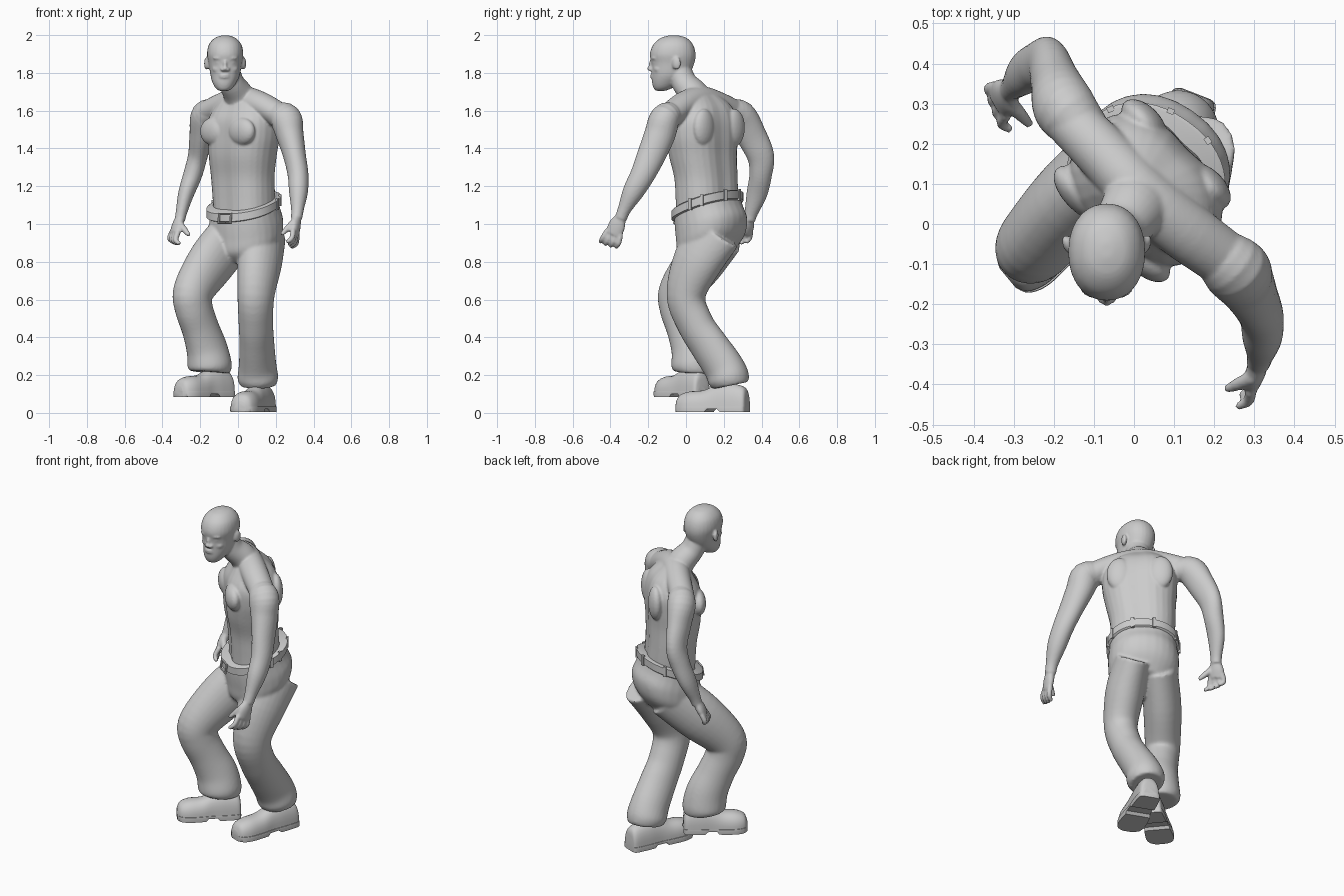
import bpy, bmesh, math
from mathutils import Vector, Matrix

cube = bpy.data.objects.get("Cube")
if cube:
    bpy.data.objects.remove(cube, do_unlink=True)

UP = Vector((0, 0, 1))


def spline(rows, steps):
    """Catmull-Rom through the stations, including their radii."""
    out = []
    for i in range(len(rows) - 1):
        a, b = rows[max(i - 1, 0)], rows[i]
        c, d = rows[i + 1], rows[min(i + 2, len(rows) - 1)]
        for s in range(steps):
            t = s / steps
            out.append([q + t * ((r - p) + t * ((2 * p - 5 * q + 4 * r - w)
                        + t * (3 * (q - r) + w - p))) / 2
                        for p, q, r, w in zip(a, b, c, d)])
    out.append(list(rows[-1]))
    return out


def loft(bm, rows, side=(1, 0, 0), upright=False, power=2.0, tilt=0.0,
         groove=0.0, steps=5, n=28):
    """Closed tube through stations (x, y, z, side radius, depth radius)."""
    rows = spline(rows, steps)
    pts = [Vector(r[:3]) for r in rows]
    rings = []
    for i, r in enumerate(rows):
        t = UP if upright else (pts[min(i + 1, len(pts) - 1)] - pts[max(i - 1, 0)]).normalized()
        u = Vector(side)
        u = (u - t * u.dot(t)).normalized()
        v = t.cross(u)
        ring = []
        for k in range(n):
            a = 2 * math.pi * k / n
            c, s = math.cos(a), math.sin(a)
            du = math.copysign(abs(c) ** (2 / power), c) * max(r[3], 0.002)
            dv = math.copysign(abs(s) ** (2 / power), s) * max(r[4], 0.002)
            dv *= 1 - groove * math.exp(-(c / 0.22) ** 2)
            ring.append(bm.verts.new(pts[i] + u * du + v * dv + UP * tilt * dv))
        rings.append(ring)
    for lo, hi in zip(rings, rings[1:]):
        for k in range(n):
            j = (k + 1) % n
            bm.faces.new((lo[k], lo[j], hi[j], hi[k]))
    bm.faces.new(rings[0][::-1])
    bm.faces.new(rings[-1])
    return [v for ring in rings for v in ring]


def blob(bm, center, radii, turn=0.0):
    m = (Matrix.Translation(center) @ Matrix.Rotation(turn, 4, "Z")
         @ Matrix.Diagonal((*radii, 1)))
    bmesh.ops.create_icosphere(bm, subdivisions=3, radius=1, matrix=m)


def finish(name, bm, voxel=None, relax=3):
    bmesh.ops.recalc_face_normals(bm, faces=bm.faces)
    mesh = bpy.data.meshes.new(name)
    bm.to_mesh(mesh)
    bm.free()
    ob = bpy.data.objects.new(name, mesh)
    bpy.context.collection.objects.link(ob)
    if voxel:
        mod = ob.modifiers.new("Fuse", "REMESH")
        mod.mode, mod.voxel_size, mod.use_smooth_shade = "VOXEL", voxel, True
        mod = ob.modifiers.new("Relax", "SMOOTH")
        mod.factor, mod.iterations = 0.5, relax
    bpy.ops.object.select_all(action="DESELECT")
    ob.select_set(True)
    bpy.context.view_layer.objects.active = ob
    bpy.ops.object.shade_smooth_by_angle(angle=math.radians(40))
    return ob


# Torso, turned toward its right
CHEST = (0.7, -0.7, 0)
skin = bmesh.new()
loft(skin, [(.035, .11, 1.04, .17, .14), (.03, .11, 1.15, .175, .14),
            (.025, .105, 1.25, .18, .14), (.025, .09, 1.36, .192, .15),
            (.03, .085, 1.46, .205, .155), (.03, .085, 1.55, .205, .15),
            (.03, .09, 1.62, .17, .12), (.02, .085, 1.67, .12, .08),
            (.01, .08, 1.70, .07, .05)],
     CHEST, upright=True, power=2.3, groove=.07)
for k in (-1, 1):
    blob(skin, (-.055 + .075 * k, .0 - .075 * k, 1.49), (.09, .045, .075), -math.pi / 4)
    blob(skin, (.105 + .08 * k, .175 - .08 * k, 1.51), (.07, .04, .1), -math.pi / 4)

# Trapezius and neck
loft(skin, [(-.17, .27, 1.59, .06, .065), (-.07, .17, 1.63, .07, .07),
            (.02, .075, 1.65, .08, .075), (.12, -.01, 1.63, .07, .075),
            (.23, -.09, 1.57, .065, .07)], UP)
loft(skin, [(.03, .075, 1.62, .11, .08), (.0, .04, 1.69, .085, .075),
            (-.035, -.01, 1.75, .07, .065), (-.06, -.04, 1.83, .065, .065)], CHEST)

# Head
HX = -.068
loft(skin, [(HX - .008, -.135, 1.705, .025, .025), (HX - .006, -.122, 1.72, .045, .05),
            (HX - .004, -.105, 1.75, .064, .075), (HX, -.083, 1.79, .078, .098),
            (HX, -.07, 1.85, .088, .114), (HX, -.07, 1.9, .096, .121),
            (HX, -.068, 1.95, .086, .105), (HX, -.065, 1.985, .055, .068),
            (HX, -.065, 1.999, .015, .02)], upright=True, power=2.15)
for k in (-1, 1):
    blob(skin, (HX + .098 * k, -.05, 1.85), (.012, .024, .034), -.3 * k)
    blob(skin, (HX + .036 * k, -.168, 1.878), (.03, .017, .009), .3 * k)
    blob(skin, (HX + .036 * k, -.165, 1.855), (.017, .012, .008), .3 * k)
    blob(skin, (HX + .042 * k, -.15, 1.82), (.028, .02, .02), .5 * k)
    blob(skin, (HX + .013 * k, -.186, 1.818), (.012, .013, .01))
blob(skin, (HX, -.182, 1.84), (.011, .015, .035))
blob(skin, (HX, -.191, 1.823), (.012, .015, .012))
for z in (1.777, 1.79):
    blob(skin, (HX - .004, -.172, z), (.03, .018, .007))
blob(skin, (HX - .007, -.15, 1.725), (.025, .022, .02))

# Arms
loft(skin, [(.19, -.06, 1.58, .06, .06), (.25, -.11, 1.56, .085, .08),
            (.275, -.14, 1.47, .073, .082), (.3, -.185, 1.36, .06, .075),
            (.318, -.23, 1.26, .055, .065), (.32, -.28, 1.17, .05, .056),
            (.315, -.325, 1.08, .034, .036), (.31, -.345, 1.03, .03, .032)])
loft(skin, [(-.11, .22, 1.59, .06, .06), (-.17, .285, 1.575, .078, .082),
            (-.195, .345, 1.47, .062, .08), (-.213, .395, 1.36, .052, .072),
            (-.24, .395, 1.26, .05, .06), (-.275, .375, 1.16, .042, .055),
            (-.3, .345, 1.06, .03, .036), (-.308, .335, 1.02, .028, .032)])


def hand(wrist, knuckle, across, curl, thumb):
    """Palm, four bent fingers and a thumb."""
    wrist, knuckle = Vector(wrist), Vector(knuckle)
    across, curl = Vector(across).normalized(), Vector(curl)
    along = (knuckle - wrist).normalized()
    loft(skin, [(*wrist, .028, .024), (*wrist.lerp(knuckle, .5), .045, .025),
                (*knuckle, .046, .02)], across)
    for i in range(4):
        f = i - 1.5
        base = knuckle + across * f * .025 - along * .01
        mid = base + (along + across * f * .12) * (.052 - .004 * abs(f))
        tip = mid + (along * .5 + curl) * .042
        loft(skin, [(*base, .015, .015), (*mid, .014, .014), (*tip, .01, .01)], across, n=12)
    root = wrist.lerp(knuckle, .35) + across * .025
    bend, tip = root + Vector(thumb) * .6, root + Vector(thumb)
    loft(skin, [(*root, .02, .02), (*bend, .016, .016), (*tip, .01, .01)], UP, n=12)


hand((.31, -.345, 1.04), (.3, -.385, .945), (-.25, -.9, .3), (-.6, -.15, -.1), (-.07, -.03, -.07))
hand((-.308, .335, 1.03), (-.335, .305, .95), (.35, -.9, -.1), (.7, -.2, 0), (.05, -.055, -.06))
finish("body", skin, .0065)

# Trousers
HIPS = (.82, -.57, 0)
pants = bmesh.new()
loft(pants, [(.045, .135, .83, .13, .11), (.045, .135, .9, .185, .165),
             (.045, .135, .98, .195, .178), (.035, .12, 1.05, .19, .168),
             (.03, .113, 1.105, .185, .16)],
     HIPS, upright=True, power=2.2, tilt=.35)
loft(pants, [(.14, .16, .96, .1, .15), (.115, .06, .8, .108, .138),
             (.095, 0, .62, .093, .108), (.095, .05, .47, .088, .1),
             (.1, .12, .36, .088, .105), (.103, .195, .25, .096, .11),
             (.105, .225, .185, .106, .112), (.105, .235, .145, .092, .1)], HIPS)
loft(pants, [(-.02, .19, .95, .1, .14), (-.14, .075, .8, .105, .14),
             (-.235, -.035, .65, .098, .115), (-.235, -.04, .56, .093, .108),
             (-.2, -.005, .45, .092, .105), (-.165, .03, .34, .102, .115),
             (-.15, .04, .25, .115, .12), (-.15, .04, .215, .1, .11)], CHEST)
finish("trousers", pants, .009, 5)

# Belt with buckle and loops
belt = bmesh.new()
loft(belt, [(.03, .113, 1.068, .19, .168), (.03, .113, 1.074, .2, .177),
            (.03, .113, 1.115, .2, .177), (.03, .113, 1.121, .19, .168)],
     HIPS, upright=True, power=2.2, tilt=.35, steps=1, n=48)
finish("belt", belt)
yaw = math.atan2(HIPS[1], HIPS[0])
bpy.ops.mesh.primitive_torus_add(major_segments=4, minor_segments=8, major_radius=.036,
                                 minor_radius=.006)
buckle = bpy.context.object
buckle.name = "buckle"
buckle.data.transform(Matrix.Diagonal((1.5, 1, 1, 1)) @ Matrix.Rotation(math.pi / 4, 4, "Z"))
buckle.matrix_world = (Matrix.Translation((-.07, -.037, 1.03)) @ Matrix.Rotation(yaw, 4, "Z")
                       @ Matrix.Rotation(math.pi / 2 - .15, 4, "X"))
for i, a in enumerate((.15, .5, 1.2, 1.8, 2.6, 3.1)):
    off = Vector((.2 * math.cos(a), .178 * math.sin(a), .35 * .178 * math.sin(a)))
    bm = bmesh.new()
    bmesh.ops.create_cube(bm, size=1, matrix=Matrix.Translation((.03, .113, 1.095))
                          @ Matrix.Rotation(yaw, 4, "Z") @ Matrix.Translation(off)
                          @ Matrix.Rotation(a, 4, "Z") @ Matrix.Diagonal((.014, .018, .06, 1)))
    finish(f"belt_loop_{i + 1}", bm)


# Shoes: flat-bottomed uppers on soles with an arch
def shoe(side, heel, toe, ground):
    heel, toe = Vector(heel), Vector(toe)
    fwd = (toe - heel).normalized()
    place = (Matrix.Translation((*heel, ground))
             @ Matrix.Rotation(math.atan2(fwd.y, fwd.x), 4, "Z"))
    size = (toe - heel).length
    shape = [(0, .035, .05), (.04, .055, .11), (.25, .062, .13), (.45, .063, .12),
             (.62, .07, .095), (.82, .073, .088), (.95, .058, .07), (1, .03, .035)]
    for part, grow, low, high in (("shoe", 1, .025, 1), ("sole", 1.07, 0, .03)):
        bm = bmesh.new()
        rows = [(f * size, 0, .02, w * grow, h) for f, w, h in shape]
        for v in loft(bm, rows, (0, 1, 0), power=2.4):
            v.co.z = min(max(v.co.z, low), high)
            f = v.co.x / size
            if part == "sole" and .34 < f < .52 and v.co.z < .01:
                v.co.z = .015
        bm.transform(place)
        finish(f"{side}_{part}", bm)


shoe("left", (.155, .325), (.01, -.045), .005)
shoe("right", (-.045, .09), (-.315, -.135), .085)
